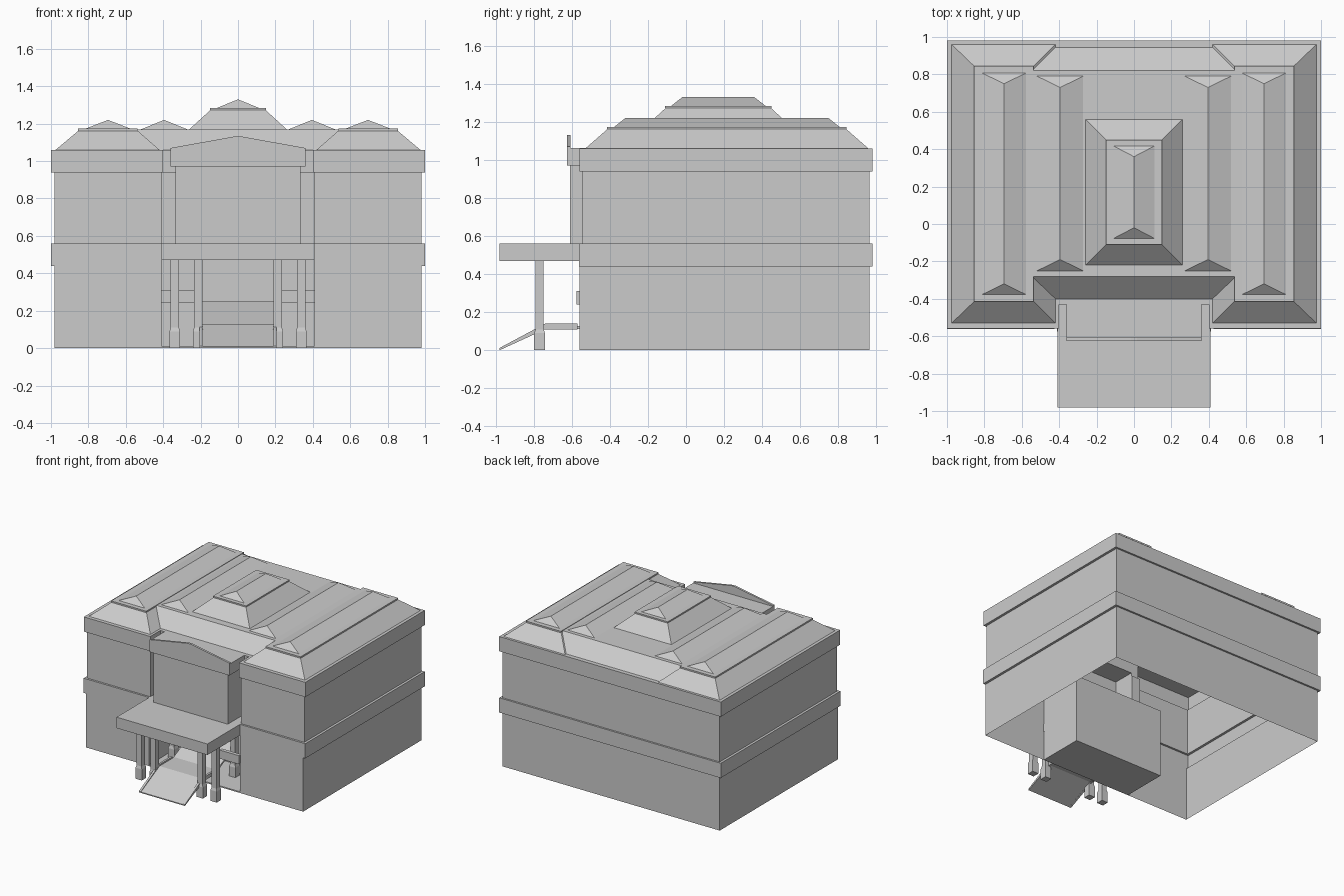
import bpy, bmesh

if "Cube" in bpy.data.objects:
    bpy.data.objects.remove(bpy.data.objects["Cube"])


def make(name, verts, faces):
    me = bpy.data.meshes.new(name)
    me.from_pydata(verts, [], faces)
    bm = bmesh.new()
    bm.from_mesh(me)
    bmesh.ops.remove_doubles(bm, verts=bm.verts, dist=1e-5)
    bmesh.ops.recalc_face_normals(bm, faces=bm.faces)
    bm.to_mesh(me)
    bm.free()
    ob = bpy.data.objects.new(name, me)
    bpy.context.collection.objects.link(ob)
    return ob


def loft(name, loops, cap_bottom=True, cap_top=True):
    """Join equal-length loops of 3D points with quads."""
    n = len(loops[0])
    verts = [p for loop in loops for p in loop]
    faces = [(k * n + i, k * n + (i + 1) % n, (k + 1) * n + (i + 1) % n, (k + 1) * n + i)
             for k in range(len(loops) - 1) for i in range(n)]
    if cap_bottom:
        faces.append(tuple(range(n))[::-1])
    if cap_top:
        faces.append(tuple(range((len(loops) - 1) * n, len(loops) * n)))
    return make(name, verts, faces)


def rect(x0, x1, y0, y1, z):
    return [(x0, y0, z), (x1, y0, z), (x1, y1, z), (x0, y1, z)]


def box(name, x0, x1, y0, y1, z0, z1):
    return loft(name, [rect(x0, x1, y0, y1, z0), rect(x0, x1, y0, y1, z1)])


def hip(name, cx, hw, y0, y1, z0, z1, run=0.06):
    """Small hipped roof with its ridge along y."""
    v = rect(cx - hw, cx + hw, y0, y1, z0) + [(cx, y0 + run, z1), (cx, y1 - run, z1)]
    return make(name, v, [(0, 1, 4), (1, 2, 5, 4), (2, 3, 5), (3, 0, 4, 5), (3, 2, 1, 0)])


def side_profile(name, x0, x1, pts):
    """Extrude a (y, z) outline along x."""
    return loft(name, [[(x, y, z) for y, z in pts] for x in (x0, x1)])


def plan(half, z):
    """Mirror half a floor plan across x = 0."""
    return [(x, y, z) for x, y in half] + [(-x, y, z) for x, y in reversed(half)]


# Hollow body: ground floor with porch recess, bands and notched upper floor
ground = [(.98, .965), (.98, -.56), (.41, -.56), (.41, -.18), (.335, -.18), (.335, -.18)]
belt = [(1, .98), (1, -.562)] + ground[2:]
upper = [(.98, .965), (.98, -.545), (.41, -.545), (.41, -.42), (.335, -.42), (.335, -.61)]
cornice = [(1, .98), (1, -.56), (.40, -.56), (.40, -.43), (.335, -.43), (.335, -.61)]
levels = [(ground, 0), (ground, .44), (belt, .44), (belt, .56),
          (upper, .56), (upper, .94), (cornice, .94), (cornice, 1.06)]
loft("building_walls", [plan(p, z) for p, z in levels], cap_bottom=False)

# Central bay cornice and thin pediment
box("bay_cornice", -.36, .36, -.625, -.43, .97, 1.062)
ped = [(-.36, 1.06), (.36, 1.06), (.36, 1.07), (.015, 1.132), (-.015, 1.132), (-.36, 1.07)]
loft("pediment", [[(x, y, z) for x, z in ped] for y in (-.625, -.608)])

# Porch roof and recess floor
box("porch_roof", -.41, .41, -.98, -.18, .47, .56)
box("recess_floor", -.41, .41, -.56, -.18, 0, .01)

# Main central roof, running into the wing roofs
side_profile("central_roof", -.6, .6, [(-.40, 1.06), (.945, 1.06), (.82, 1.17), (-.28, 1.17)])

for s, side in ((1, "right"), (-1, "left")):
    def span(a, b):
        return (a, b) if s > 0 else (-b, -a)

    # Wing roof with flat top, rim and ridges
    loft(side + "_wing_roof", [rect(*span(.42, .975), -.53, .96, 1.06),
                               rect(*span(.54, .85), -.41, .84, 1.165)])
    box(side + "_wing_rim", *span(.538, .855), -.415, .845, 1.162, 1.174)
    hip(side + "_wing_ridge", s * .695, .123, -.38, .81, 1.172, 1.22)
    hip(side + "_inner_ridge", s * .395, .123, -.25, .79, 1.17, 1.22)

    # Porch columns, front and inner rows, with square bases
    for i, cx in enumerate((.213, .338)):
        for row, cy in (("front", -.77), ("inner", -.35)):
            w, b = .022, .028
            loops = [rect(s * cx - h, s * cx + h, cy - h, cy + h, z)
                     for h, z in ((b, 0), (b, .09), (w, .11), (w, .47))]
            loft(f"{side}_{row}_column_{i}", loops)

    # Ledge beside the entrance and ramp kerb
    box(side + "_porch_ledge", *span(.235, .413), -.575, -.545, .24, .31)
    side_profile(side + "_ramp_kerb", *span(.19, .207),
                 [(-.98, 0), (-.74, .11), (-.57, .11), (-.57, .14), (-.74, .14), (-.98, .012)])

# Entrance ramp, landing and inner ramp
side_profile("entrance_ramp", -.195, .195,
             [(-.98, 0), (-.74, .112), (-.55, .112), (-.3, .23),
              (-.3, .25), (-.55, .128), (-.74, .128), (-.98, .008)])

# Roof lantern
loft("lantern_base", [rect(-.26, .26, -.22, .56, 1.17), rect(-.145, .145, -.105, .445, 1.275)])
box("lantern_rim", -.15, .15, -.11, .45, 1.274, 1.285)
hip("lantern_top", 0, .115, -.08, .42, 1.283, 1.33)
